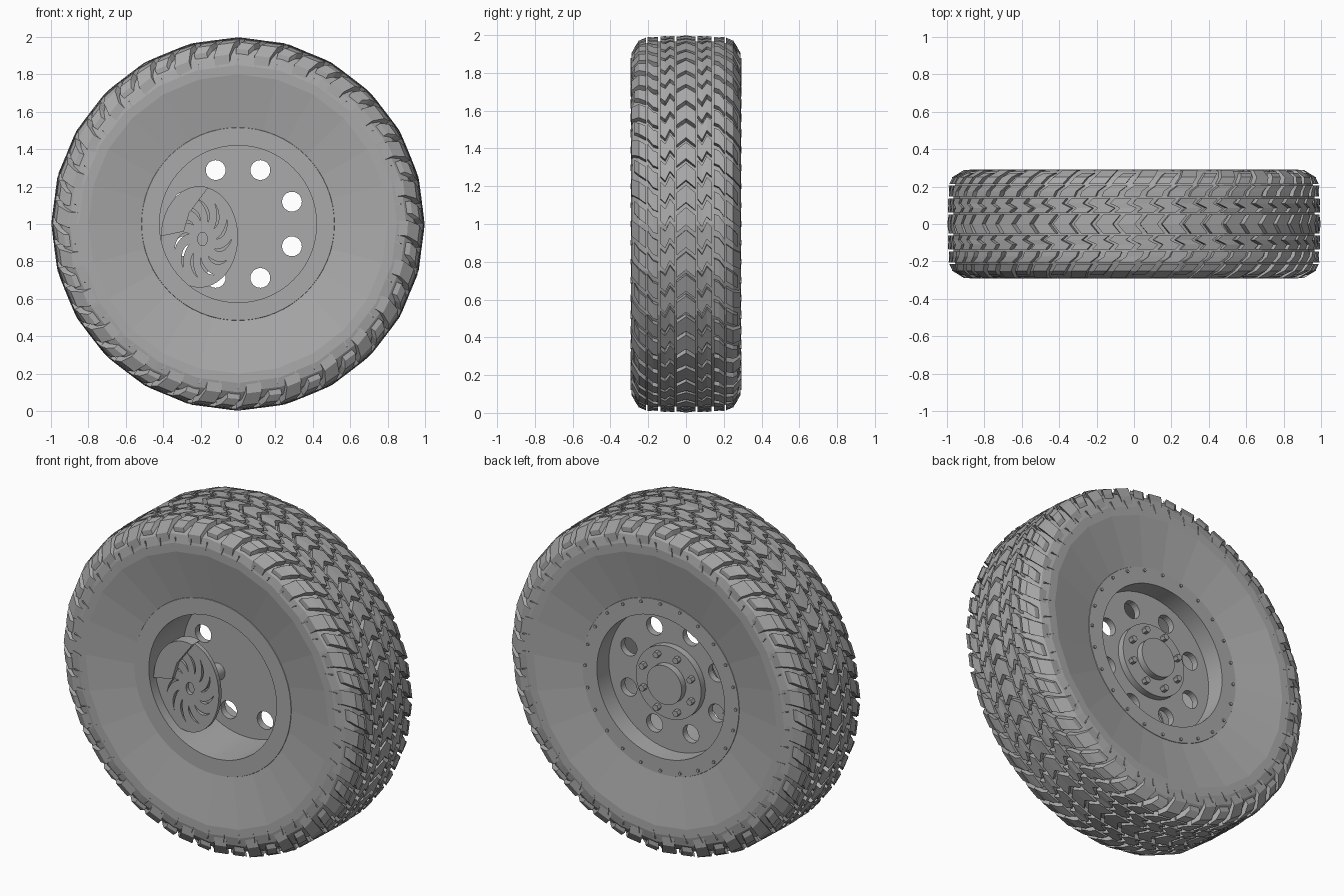
import bpy, bmesh, math
from math import sin, cos, pi, tau
from mathutils import Vector

if "Cube" in bpy.data.objects:
    bpy.data.objects.remove(bpy.data.objects["Cube"])

grey = bpy.data.materials.new("plain grey")
grey.use_nodes = True
GREY = (0.4, 0.4, 0.4, 1)
grey.diffuse_color = GREY
grey.node_tree.nodes["Principled BSDF"].inputs["Base Color"].default_value = GREY

SIDES = 24      # facets around the tyre
PITCH = 52      # tread blocks around the tyre
AXLE_Z = 1.0


def finish(name, bm, smooth=False):
    bmesh.ops.recalc_face_normals(bm, faces=bm.faces[:])
    mesh = bpy.data.meshes.new(name)
    bm.to_mesh(mesh)
    bm.free()
    mesh.materials.append(grey)
    obj = bpy.data.objects.new(name, mesh)
    bpy.context.collection.objects.link(obj)
    if smooth:
        bpy.ops.object.select_all(action="DESELECT")
        obj.select_set(True)
        bpy.context.view_layer.objects.active = obj
        bpy.ops.object.shade_smooth_by_angle(angle=math.radians(30))
    return obj


def on_wheel(radius, angle, y):
    return Vector((radius * cos(angle), y, AXLE_Z + radius * sin(angle)))


def lathe(name, profile, sides, smooth=False):
    """Spin a closed (radius, y) profile around the axle."""
    bm = bmesh.new()
    rings = [[bm.verts.new(on_wheel(r, tau * i / sides, y)) for r, y in profile]
             for i in range(sides)]
    n = len(profile)
    for i in range(sides):
        a, b = rings[i], rings[(i + 1) % sides]
        for j in range(n):
            k = (j + 1) % n
            bm.faces.new((a[j], b[j], b[k], a[k]))
    return finish(name, bm, smooth)


def add_prism(bm, outline, y0, y1):
    """Extrude an (x, z) outline, measured from the axle, along y."""
    a = [bm.verts.new((x, y0, AXLE_Z + z)) for x, z in outline]
    b = [bm.verts.new((x, y1, AXLE_Z + z)) for x, z in outline]
    bm.faces.new(a)
    bm.faces.new(b[::-1])
    for i in range(len(a)):
        j = (i + 1) % len(a)
        bm.faces.new((a[i], a[j], b[j], b[i]))


def oval(cx, cz, rx, rz, n=32):
    return [(cx + rx * cos(tau * i / n), cz + rz * sin(tau * i / n)) for i in range(n)]


def prisms(name, outlines, y0, y1, smooth=False):
    bm = bmesh.new()
    for outline in outlines:
        add_prism(bm, outline, y0, y1)
    return finish(name, bm, smooth)


def around(count, radius, size, phase=0.0, n=20):
    return [oval(radius * cos(tau * (i + phase) / count),
                 radius * sin(tau * (i + phase) / count), size, size, n)
            for i in range(count)]


def cut(obj, cutter):
    """Bake a boolean cut and drop the cutter."""
    cutter.hide_render = True
    mod = obj.modifiers.new("cut", "BOOLEAN")
    mod.object = cutter
    mod.solver = "EXACT"
    dg = bpy.context.evaluated_depsgraph_get()
    baked = bpy.data.meshes.new_from_object(obj.evaluated_get(dg))
    obj.modifiers.clear()
    obj.data = baked
    bpy.data.objects.remove(cutter)


# Tyre carcass with dished sidewalls
half = [(0.5, 0.232), (0.8, 0.29), (0.85, 0.291), (0.9, 0.28), (0.94, 0.25), (0.965, 0.19)]
lathe("tyre", [(r, -y) for r, y in half] + [(r, y) for r, y in half[::-1]], SIDES)


# Tread blocks: bent strips that follow the faceted crown
def crown(y):
    y = abs(y)
    if y < 0.2:
        return 0.999 - 0.03 * y
    if y < 0.25:
        return 0.993 - (y - 0.2) * 0.4
    return 0.973 - (y - 0.25) * 1.6


def facet(angle):
    step = tau / SIDES
    return cos(step / 2) / cos(angle % step - step / 2)


def add_block(bm, path, index, width):
    rows = []
    for s, y in path:
        row = []
        for edge, depth in ((-width, 0), (width, 0), (width, 0.06), (-width, 0.06)):
            angle = tau * (index + s + edge) / PITCH
            row.append(bm.verts.new(on_wheel((crown(y) - depth) * facet(angle), angle, y)))
        rows.append(row)
    for a, b in zip(rows, rows[1:]):
        for j in range(4):
            k = (j + 1) % 4
            bm.faces.new((a[j], b[j], b[k], a[k]))
    bm.faces.new(rows[0])
    bm.faces.new(rows[-1][::-1])


def tread_row(name, path, width, flips=(1, -1)):
    bm = bmesh.new()
    for i in range(PITCH):
        for f in flips:
            add_block(bm, [(s * f, y * f) for s, y in path], i, width)
    finish(name, bm)


tread_row("centre_tread", [(0, -0.05), (0.35, 0), (0, 0.05)], 0.39, (1,))
tread_row("middle_tread", [(0.5, 0.062), (0.25, 0.085), (0.7, 0.11), (0.5, 0.135)], 0.38)
tread_row("outer_tread", [(0.1, 0.147), (0.0, 0.175), (-0.35, 0.205)], 0.36)
bm = bmesh.new()
for i in range(PITCH):
    for f in (1, -1):
        end = 0.288 if i % 2 else 0.272
        path = [(-0.3, 0.213), (-0.55, 0.25), (-0.8, end)]
        add_block(bm, [(s * f, y * f) for s, y in path], i, 0.38 if i % 2 else 0.3)
finish("shoulder_tread", bm)

# Fine radial ribs on the sidewalls
ribs = []
for i in range(PITCH):
    a = tau * i / PITCH
    u, v = Vector((cos(a), sin(a))), Vector((-sin(a), cos(a))) * 0.003
    inner, outer = u * 0.83 + v * 4, u * 0.88
    ribs.append([tuple(p) for p in (inner - v, outer - v, outer + v, inner + v)])
for name, f in (("front_ribs", -1), ("back_ribs", 1)):
    prisms(name, ribs, f * 0.27, f * 0.2925)

# Rim barrel with a flange on each side
lip = [(0.525, 0.22), (0.515, 0.238), (0.42, 0.238)]
lathe("rim", [(r, -y) for r, y in lip] + [(r, y) for r, y in lip[::-1]], 64, True)
prisms("rim_bolts", around(24, 0.495, 0.009, 0, 8), 0.23, 0.246)

# Wheel plate with eight round holes
plate = prisms("wheel_plate", [oval(0, 0, 0.425, 0.425, 64)], 0.085, 0.125)
cut(plate, prisms("hole_cutter", around(8, 0.312, 0.053, 0.5, 24), 0.05, 0.16))

# Hub, nuts and centre cap on the outer side
prisms("hub", [oval(0, 0, 0.215, 0.215, 48)], 0.12, 0.165, True)
prisms("hub_nuts", around(8, 0.17, 0.019, 0.5, 6), 0.16, 0.195)
prisms("centre_cap", [oval(0, 0, 0.115, 0.115, 40)], 0.16, 0.205, True)

# Oval brake disc with curved vents, set off-centre inside the barrel
CX, CZ, RX, RZ = -0.205, -0.07, 0.205, 0.27
disc = prisms("brake_disc", [oval(CX, CZ, RX, RZ, 56)], -0.18, -0.155)
DX, DZ = -0.19, -0.08
vents = [oval(DX, DZ, 0.026, 0.036, 20)]
for i in range(11):
    base = tau * i / 11
    sides = [[], []]
    for k in range(7):
        t = k / 6
        r = 0.1 + 0.11 * t
        bend = base + 0.55 * t * t
        w = 0.012 + 0.13 * sin(pi * t) * 0.9
        for side, a in zip(sides, (bend, bend + w)):
            side.append((DX + 0.74 * r * cos(a), DZ + r * sin(a)))
    vents.append(sides[0] + sides[1][::-1])
cut(disc, prisms("vent_cutter", vents, -0.22, -0.12))

# Caliper over the upper corner of the disc, and the stub axle behind it
arc = [(CX + RX * 1.01 * cos(a), CZ + RZ * 1.01 * sin(a))
       for a in (math.radians(77 + 8.5 * i) for i in range(13))]
prisms("caliper", [arc + [(-0.29, -0.04), (-0.26, 0.06)]], -0.205, -0.13)
prisms("stub_axle", [oval(DX, DZ, 0.045, 0.05, 24)], -0.157, 0.09, True)
